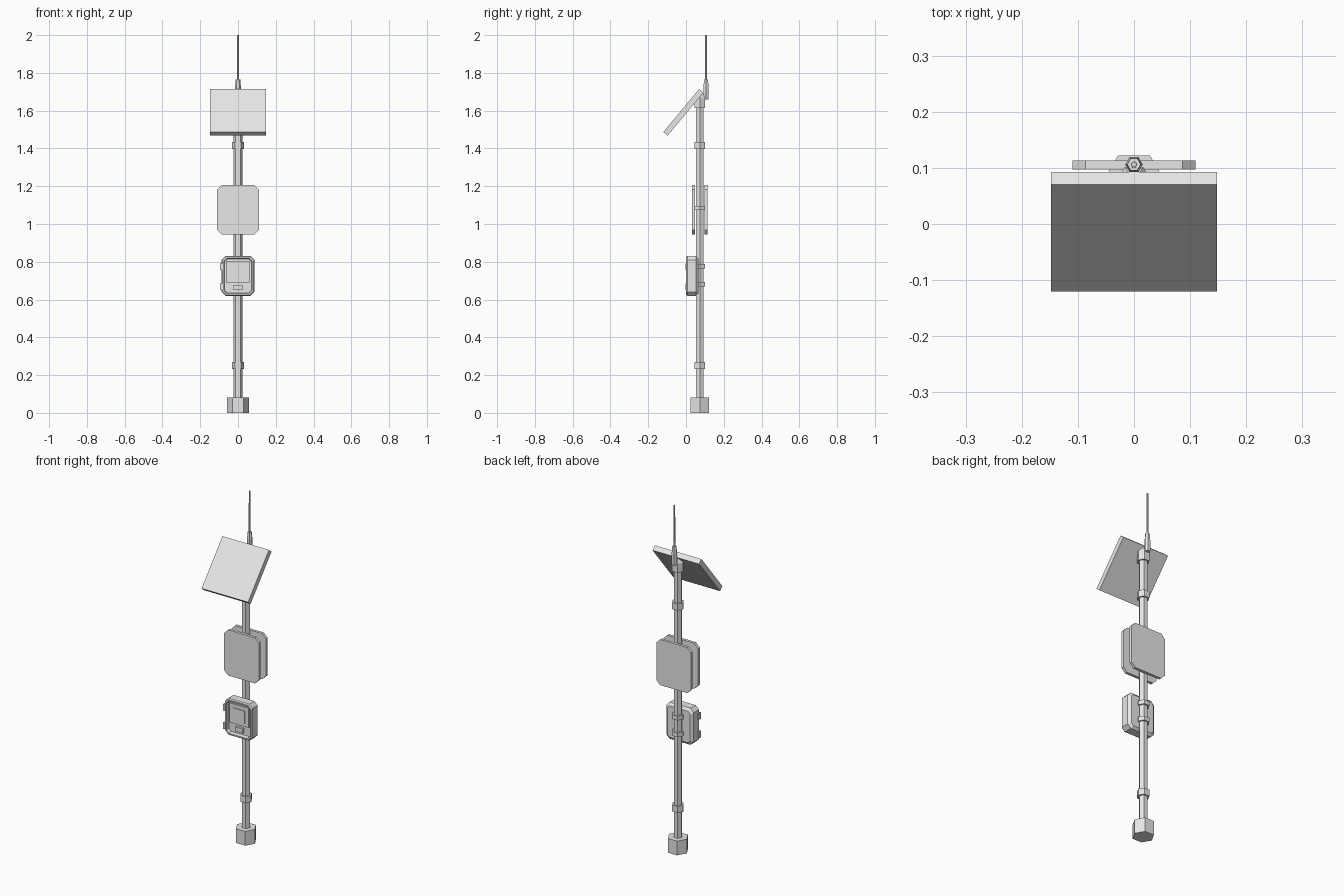
import bpy, bmesh
from math import cos, sin, pi, radians
from mathutils import Vector, Matrix

cube = bpy.data.objects.get("Cube")
if cube:
    bpy.data.objects.remove(cube)

grey = bpy.data.materials.new("plain_grey")
grey.use_nodes = True
grey.diffuse_color = (0.8, 0.8, 0.8, 1)
grey.node_tree.nodes["Principled BSDF"].inputs["Base Color"].default_value = (0.8, 0.8, 0.8, 1)

POLE_Y = 0.073


def finish(name, bm):
    bmesh.ops.recalc_face_normals(bm, faces=bm.faces)
    mesh = bpy.data.meshes.new(name)
    bm.to_mesh(mesh)
    bm.free()
    mesh.materials.append(grey)
    obj = bpy.data.objects.new(name, mesh)
    bpy.context.collection.objects.link(obj)
    return obj


def loft(name, rings):
    """Skin a list of equal point rings and cap both ends."""
    bm = bmesh.new()
    loops = [[bm.verts.new(p) for p in ring] for ring in rings]
    for a, b in zip(loops, loops[1:]):
        for i in range(len(a)):
            j = (i + 1) % len(a)
            bm.faces.new((a[i], a[j], b[j], b[i]))
    bm.faces.new(loops[0])
    bm.faces.new(loops[-1])
    return finish(name, bm)


def hex_part(name, profile, y=POLE_Y):
    """Six-sided upright part from (radius, z) steps."""
    return loft(name, [[(r * cos(i * pi / 3), y + r * sin(i * pi / 3), z)
                        for i in range(6)] for r, z in profile])


def chamfered(name, half_w, half_h, cut, z, steps):
    """Corner-cut panel facing the front, from (y, inset) steps."""
    rings = []
    for y, inset in steps:
        w, h, c = half_w - inset, half_h - inset, cut - inset * 0.4
        rings.append([(px, y, z + pz) for px, pz in (
            (w, h - c), (w - c, h), (c - w, h), (-w, h - c),
            (-w, c - h), (c - w, -h), (w - c, -h), (w, c - h))])
    return loft(name, rings)


def box(name, size, centre, tilt=0):
    bm = bmesh.new()
    bmesh.ops.create_cube(bm, size=1, matrix=Matrix.Diagonal((*size, 1)))
    obj = finish(name, bm)
    obj.location = Vector(centre)
    obj.rotation_euler.x = radians(tilt)
    return obj


# Pole, foot and the bands around the pole
hex_part("pole", [(0.024, 0.04), (0.024, 1.64)])
hex_part("foot", [(0.057, 0), (0.057, 0.082)])
hex_part("pole_cap", [(0.033, 1.613), (0.033, 1.665), (0.02, 1.69)])
for name, low, high in (("lower_band", 0.233, 0.27), ("upper_band", 1.396, 1.434),
                        ("panel_band", 1.075, 1.095),
                        ("box_band_low", 0.668, 0.692), ("box_band_high", 0.764, 0.788)):
    hex_part(name, [(0.033, low), (0.033, high)])

# Aerial on the back of the cap
hex_part("aerial_sleeve", [(0.0155, 1.66), (0.0155, 1.725), (0.012, 1.765)], 0.106)
hex_part("aerial_rod", [(0.006, 1.75), (0.005, 2.0)], 0.106)

# Tilted solar panel
box("solar_panel", (0.296, 0.297, 0.03), (0, -0.0135, 1.5915), 50.2)

# Pair of flat panels clamping the pole
for name, y in (("front_plate", 0.032), ("back_plate", 0.097)):
    chamfered(name, 0.11, 0.131, 0.024, 1.076, [(y, 0), (y + 0.016, 0)])

# Control box with recessed front and bevelled back
chamfered("control_box", 0.087, 0.105, 0.02, 0.725,
          [(0.066, 0.014), (0.054, 0), (0.007, 0), (0.001, 0.005),
           (0.001, 0.012), (0.02, 0.016)])
box("control_panel", (0.12, 0.012, 0.112), (0, 0.016, 0.747))
box("control_screen", (0.072, 0.006, 0.072), (0, 0.009, 0.746))
box("control_button", (0.048, 0.014, 0.026), (0, 0.015, 0.663))
for name, z in (("upper_hinge", 0.774), ("lower_hinge", 0.668)):
    box(name, (0.014, 0.018, 0.036), (-0.087, 0.006, z))
